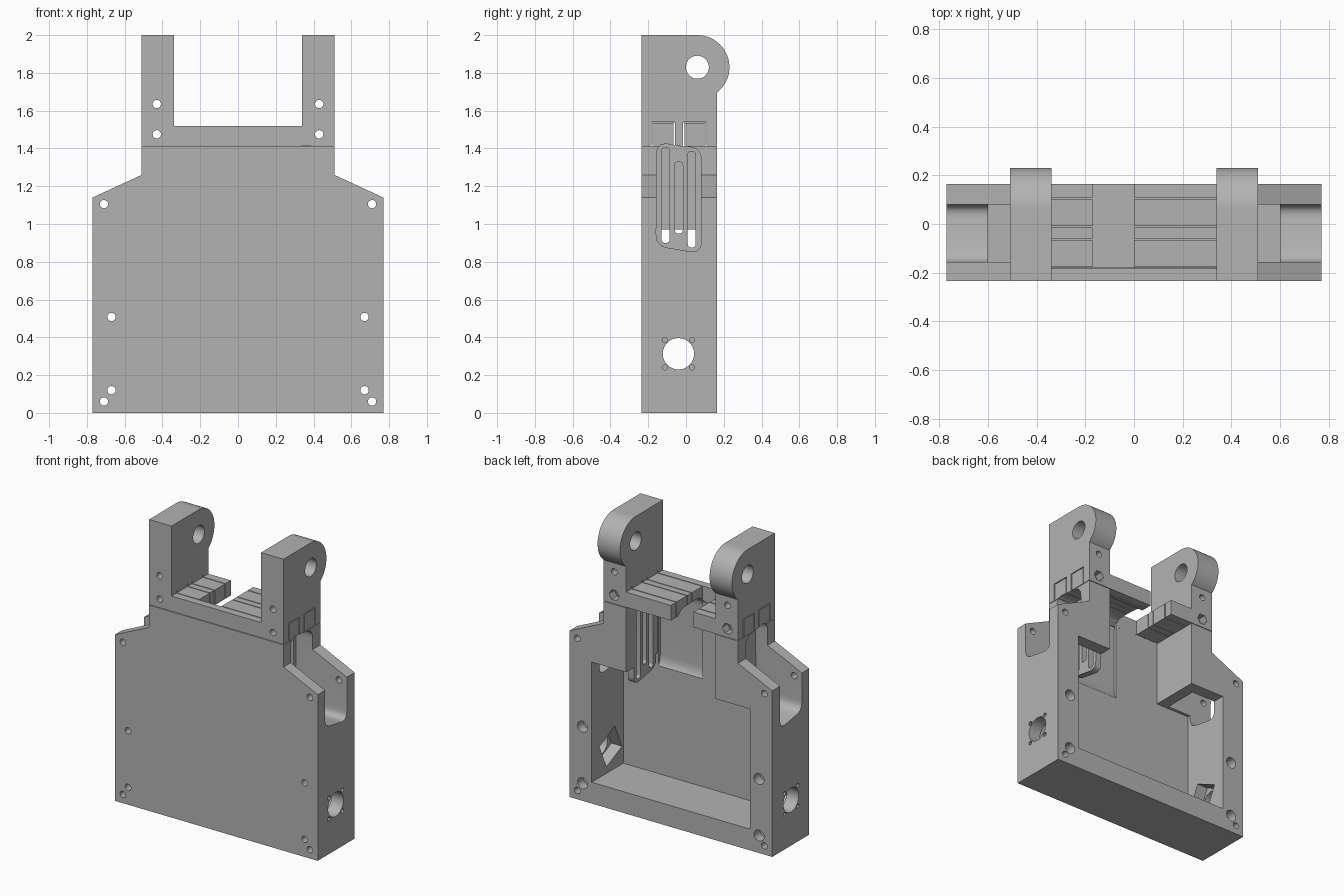
import bpy, bmesh, math
from mathutils import Vector

if "Cube" in bpy.data.objects:
    bpy.data.objects.remove(bpy.data.objects["Cube"])

grey = bpy.data.materials.new("plain grey")
grey.use_nodes = True
grey.diffuse_color = (0.45, 0.45, 0.45, 1)
grey.node_tree.nodes["Principled BSDF"].inputs["Base Color"].default_value = (0.45, 0.45, 0.45, 1)


def prism(name, outline, axis, lo, hi):
    """Extrude an outline along x (outline in y,z) or along y (outline in x,z)."""
    bm = bmesh.new()
    place = (lambda p: (lo, p[0], p[1])) if axis == "x" else (lambda p: (p[0], lo, p[1]))
    face = bm.faces.new([bm.verts.new(place(p)) for p in outline])
    side = bmesh.ops.extrude_face_region(bm, geom=[face])["geom"]
    step = Vector((hi - lo, 0, 0) if axis == "x" else (0, hi - lo, 0))
    bmesh.ops.translate(bm, vec=step, verts=[g for g in side if isinstance(g, bmesh.types.BMVert)])
    bmesh.ops.recalc_face_normals(bm, faces=bm.faces)
    mesh = bpy.data.meshes.new(name)
    bm.to_mesh(mesh)
    bm.free()
    mesh.materials.append(grey)
    ob = bpy.data.objects.new(name, mesh)
    bpy.context.collection.objects.link(ob)
    return ob


def rect(a0, a1, b0, b1):
    return [(a0, b0), (a1, b0), (a1, b1), (a0, b1)]


def circle(a, b, r, n=32, turn=0.0):
    return [(a + r * math.cos(turn + math.tau * i / n), b + r * math.sin(turn + math.tau * i / n))
            for i in range(n)]


def rounded(corners, r, n=6):
    """Round every corner of a convex outline with a quadratic curve."""
    out = []
    for i, c in enumerate(corners):
        c = Vector(c)
        p = c + (Vector(corners[i - 1]) - c).normalized() * r
        q = c + (Vector(corners[(i + 1) % len(corners)]) - c).normalized() * r
        for k in range(n + 1):
            t = k / n
            out.append(tuple(p * (1 - t) ** 2 + c * (2 * t * (1 - t)) + q * t * t))
    return out


def cut(target, outline, axis, lo, hi, mode="DIFFERENCE"):
    tool = prism("cutter", outline, axis, lo, hi)
    mod = target.modifiers.new("cut", "BOOLEAN")
    mod.operation, mod.solver, mod.object = mode, "EXACT", tool
    bpy.context.view_layer.objects.active = target
    with bpy.context.temp_override(object=target, active_object=target):
        bpy.ops.object.modifier_apply(modifier=mod.name)
    bpy.data.objects.remove(tool)


FRONT, BACK, PLATE = -0.235, 0.165, -0.178
SEAM = 1.412
vent = rounded([(-0.158, 0.885), (0.08, 0.845), (0.08, 1.4), (-0.155, 1.43)], 0.06)
duct = rounded([(-0.2, 0.86), (0.1, 0.83), (0.1, 1.45), (-0.2, 1.46)], 0.1, 10)

# Housing: shouldered box, hollow and open at the back
half = [(0.77, 0), (0.77, 1.14), (0.51, 1.26), (0.51, SEAM)]
housing = prism("housing", half + [(-x, z) for x, z in reversed(half)], "y", FRONT, BACK)
cavity = [(0.6, 0.146), (0.6, 0.97), (0.34, 0.97), (0.34, 1.5)]
cut(housing, cavity + [(-x, z) for x, z in reversed(cavity)], "y", PLATE, 0.3)

# Air duct recess in the front plate, and channels through the shoulders
cut(housing, duct, "x", 0, 0.335)
cut(housing, vent, "x", 0.33, 0.9)
cut(housing, vent, "x", -0.9, -0.42)

# Bracket: two lugged arms joined by a crossbar
bracket = prism("bracket", rect(-0.51, 0.51, SEAM + 0.004, 1.52), "y", FRONT, BACK)
cy, cz, r = 0.06, 1.83, 0.17
lug = [(FRONT, SEAM + 0.004), (BACK, SEAM + 0.004)]
start = math.atan2(-0.134, 0.105)
lug += [(cy + r * math.cos(a), cz + r * math.sin(a))
        for a in [start + (math.pi / 2 - start) * i / 32 for i in range(33)]]
lug.append((FRONT, cz + r))
for lo, hi in ((-0.51, -0.34), (0.34, 0.51)):
    cut(bracket, lug, "x", lo, hi, "UNION")
cut(bracket, circle(cy, cz, 0.061), "x", -0.9, 0.9)
cut(bracket, rect(-0.17, 0, 1.3, 1.6), "y", PLATE, 0.3)
cut(bracket, duct, "x", -0.01, 0.345)
cut(bracket, vent, "x", 0.33, 0.9)
cut(bracket, vent, "x", -0.9, -0.42)

# Fine seams around the two sliding rails
for a, b in ((-0.18, -0.062), (-0.012, 0.105)):
    for y in (a, b):
        cut(bracket, rect(y - 0.003, y + 0.003, 1.4, 1.538), "x", -0.6, 0.6)
    for lo, hi in ((-0.6, -0.5), (0.5, 0.6)):
        cut(bracket, rect(a, b, 1.533, 1.539), "x", lo, hi)

# Screw holes, some counterbored from the back
for s in (-1, 1):
    for x, z, bore in ((0.71, 1.105, False), (0.67, 0.508, True),
                       (0.67, 0.12, True), (0.71, 0.06, False)):
        cut(housing, circle(s * x, z, 0.022, 20), "y", -0.5, 0.5)
        if bore:
            cut(housing, circle(s * x, z, 0.038, 20), "y", 0.1, 0.5)
    for z, bore in ((1.635, False), (1.475, True)):
        cut(bracket, circle(s * 0.43, z, 0.022, 20), "y", -0.5, 0.5)
        if bore:
            cut(bracket, circle(s * 0.43, z, 0.038, 6), "y", 0.1, 0.5)

# Side ports with four pilot holes and a tilted square pocket inside
py, pz = -0.04, 0.313
for s in (-1, 1):
    cut(housing, circle(py, pz, 0.083), "x", *sorted((s * 0.55, s * 0.9)))
    for i in (-1, 1):
        for k in (-1, 1):
            cut(housing, circle(py + i * 0.072, pz + k * 0.072, 0.014, 12), "x",
                *sorted((s * 0.7, s * 0.9)))
    cut(housing, circle(py, pz, 0.13, 4, math.radians(20)), "x", *sorted((s * 0.55, s * 0.68)))

# Slotted vent plate closing the inner end of one channel
grille = prism("vent_plate", vent, "x", 0.34, 0.385)
for y, z0, z1 in ((-0.108, 0.9, 1.405), (-0.038, 0.95, 1.33), (0.03, 0.875, 1.385)):
    cut(grille, rounded(rect(y - 0.021, y + 0.021, z0, z1), 0.02), "x", 0.2, 0.6)

# Smooth shading on round surfaces, crisp edges elsewhere
for ob in (housing, bracket, grille):
    bpy.ops.object.select_all(action="DESELECT")
    ob.select_set(True)
    bpy.context.view_layer.objects.active = ob
    bpy.ops.object.shade_smooth_by_angle(angle=math.radians(30))
